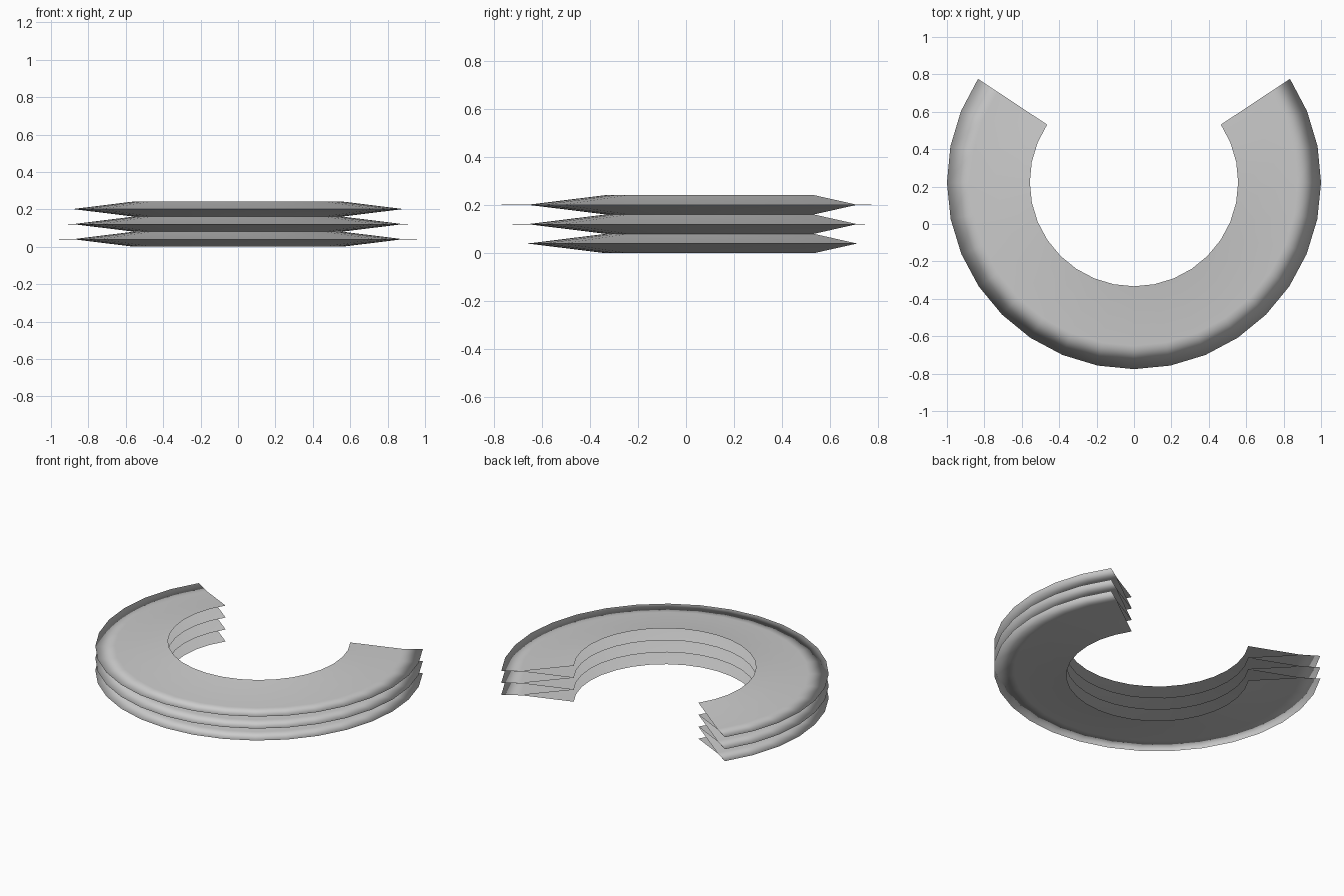
import bpy
import math

cube = bpy.data.objects.get("Cube")
if cube:
    bpy.data.objects.remove(cube, do_unlink=True)

# Single grey material
grey = bpy.data.materials.new("light_grey")
grey.use_nodes = True
colour = (0.6, 0.6, 0.6, 1)
grey.diffuse_color = colour
grey.node_tree.nodes["Principled BSDF"].inputs["Base Color"].default_value = colour

SEGMENTS = 22
SWEEP = math.radians(247)
CENTRE_Y = 0.224
HALF = 0.0403          # half the height of one pleat
LIP = 0.001            # half the thickness of the rim lip

# Pleat cross-section (radius, height): open inside, folded to a thin lip outside
PROFILE = [(0.557, HALF), (0.875, LIP), (1.0, 0), (0.875, -LIP), (0.557, -HALF)]


def pleat(name, z):
    """Sweep the cross-section round an open arc facing the front."""
    verts, faces = [], []
    n = len(PROFILE)
    for i in range(SEGMENTS + 1):
        a = -math.pi / 2 + SWEEP * (i / SEGMENTS - 0.5)
        verts += [(r * math.cos(a), CENTRE_Y + r * math.sin(a), z + h) for r, h in PROFILE]
    for i in range(SEGMENTS):
        for j in range(n - 1):
            k = i * n + j
            faces.append((k, k + 1, k + n + 1, k + n))
    mesh = bpy.data.meshes.new(name)
    mesh.from_pydata(verts, [], faces)
    mesh.materials.append(grey)
    mesh.shade_smooth()
    obj = bpy.data.objects.new(name, mesh)
    bpy.context.collection.objects.link(obj)


# Three stacked pleats meeting at their inner edges
for level, name in enumerate(("bottom_pleat", "middle_pleat", "top_pleat")):
    pleat(name, HALF * (2 * level + 1))
